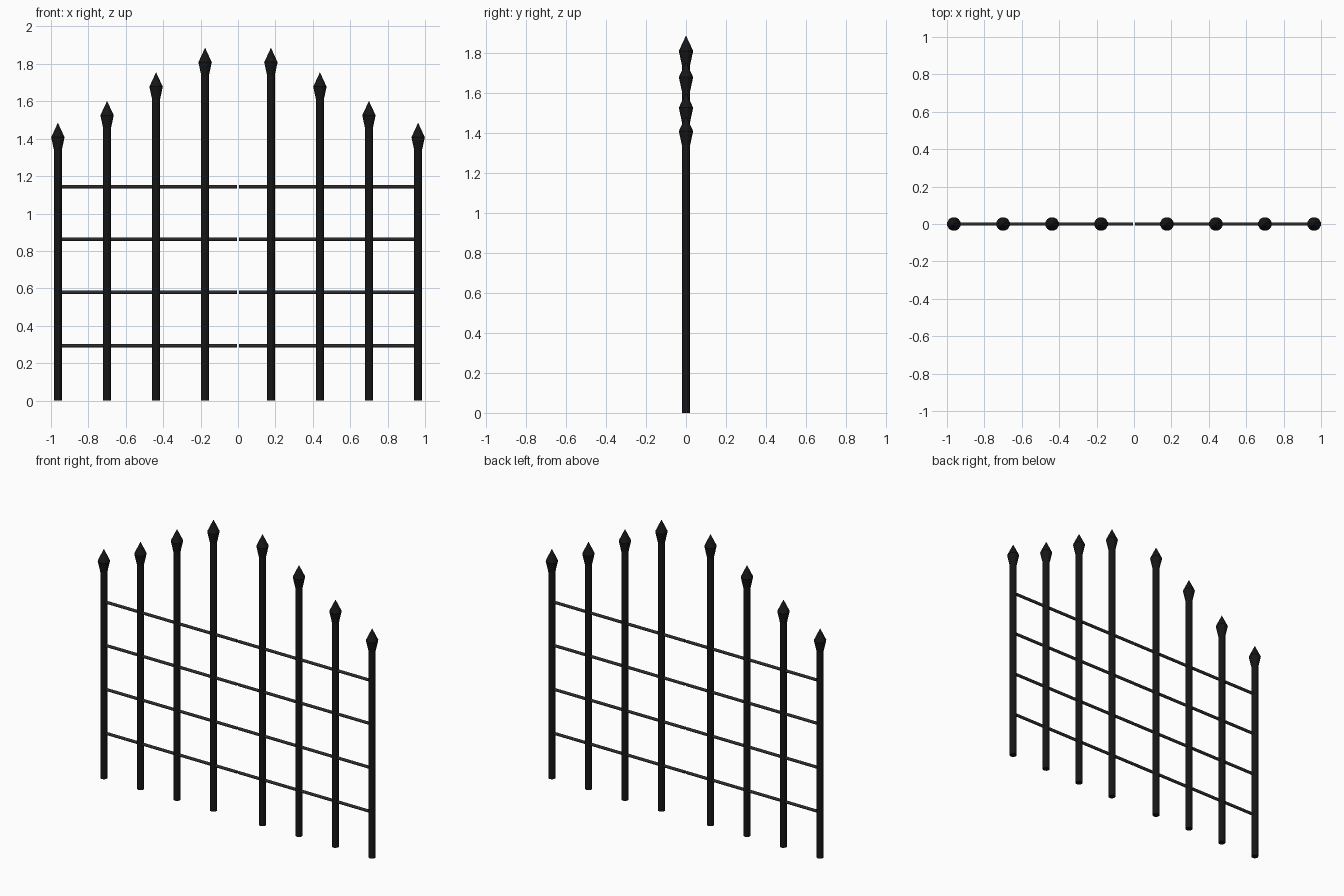
import bpy
import math

if "Cube" in bpy.data.objects:
    bpy.data.objects.remove(bpy.data.objects["Cube"])

SIDES = 12
POST_R, TIP_R, RAIL_R = 0.0215, 0.037, 0.0095


def material(name, v):
    m = bpy.data.materials.new(name)
    m.diffuse_color = (v, v, v, 1)
    m.use_nodes = True
    m.node_tree.nodes["Principled BSDF"].inputs["Base Color"].default_value = m.diffuse_color
    return m


iron = material("black_iron", 0.008)
rail_iron = material("rail_iron", 0.025)


def lathe(name, profile, mat):
    """Spin (radius, z) points around z; closed by end caps or a tip."""
    verts, faces = [], []
    for r, z in profile:
        for i in range(SIDES):
            a = 2 * math.pi * (i + 0.5) / SIDES
            verts.append((r * math.cos(a), r * math.sin(a), z))
    for k in range(len(profile) - 1):
        for i in range(SIDES):
            j = (i + 1) % SIDES
            b = k * SIDES
            faces.append((b + i, b + j, b + SIDES + j, b + SIDES + i))
    faces.append(tuple(reversed(range(SIDES))))
    faces.append(tuple(range(len(verts) - SIDES, len(verts))))
    mesh = bpy.data.meshes.new(name)
    mesh.from_pydata(verts, [], faces)
    mesh.materials.append(mat)
    obj = bpy.data.objects.new(name, mesh)
    bpy.context.collection.objects.link(obj)
    return obj


# position and tip height of the pickets in one gate leaf
pickets = [(0.176, 1.884), (0.438, 1.753), (0.70, 1.60), (0.963, 1.483)]
rail_heights = [0.293, 0.578, 0.863, 1.144]

for side, label in ((-1, "left"), (1, "right")):
    # upright bars with spear finials
    for n, (x, top) in enumerate(pickets):
        bar = lathe(f"{label}_bar_{n + 1}",
                    [(POST_R, 0), (POST_R, top - 0.135)], iron)
        spear = lathe(f"{label}_spear_{n + 1}",
                      [(POST_R, top - 0.145), (TIP_R, top - 0.075), (0.001, top)], iron)
        bar.location.x = spear.location.x = side * x
    # horizontal rails, leaving a narrow gap between the leaves
    for n, z in enumerate(rail_heights):
        rail = lathe(f"{label}_rail_{n + 1}",
                     [(RAIL_R, 0.005), (RAIL_R, 0.955)], rail_iron)
        rail.rotation_euler.y = side * math.pi / 2
        rail.location.z = z
